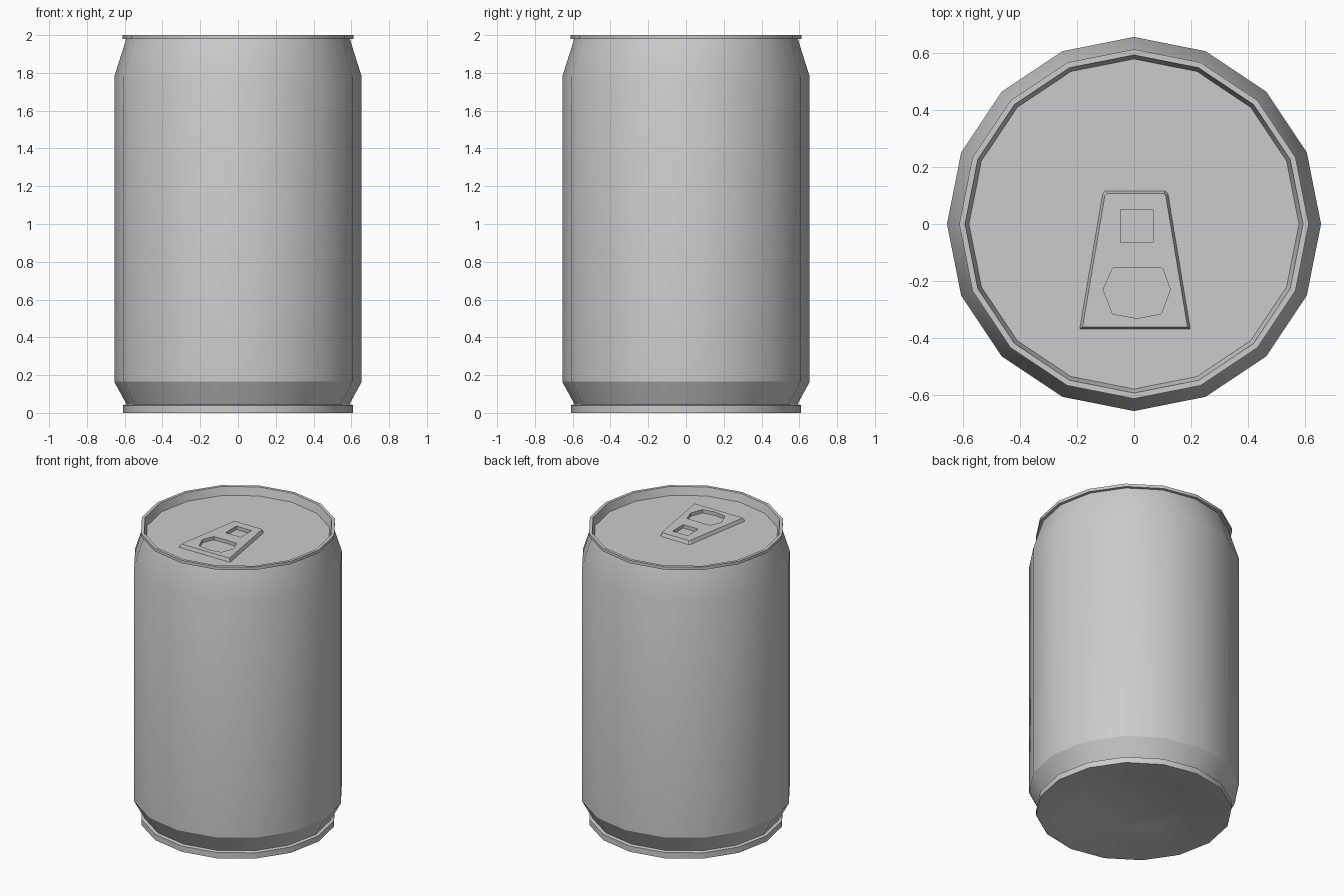
import bpy, bmesh, math

if "Cube" in bpy.data.objects:
    bpy.data.objects.remove(bpy.data.objects["Cube"])

SIDES = 16


def finish(name, bm, angle=None):
    bmesh.ops.recalc_face_normals(bm, faces=bm.faces)
    mesh = bpy.data.meshes.new(name)
    bm.to_mesh(mesh)
    bm.free()
    obj = bpy.data.objects.new(name, mesh)
    bpy.context.collection.objects.link(obj)
    if angle:
        bpy.ops.object.select_all(action='DESELECT')
        obj.select_set(True)
        bpy.context.view_layer.objects.active = obj
        bpy.ops.object.shade_smooth_by_angle(angle=math.radians(angle))
    return obj


def bridge(bm, a, b):
    for i in range(len(a)):
        j = (i + 1) % len(a)
        bm.faces.new((a[i], a[j], b[j], b[i]))


# Can: one lathed shell, from the domed base around the wall to the recessed lid
profile = [(0.32, 0.075), (0.59, 0.0), (0.61, 0.0), (0.61, 0.04), (0.59, 0.045),
           (0.655, 0.165), (0.655, 1.78), (0.592, 1.98), (0.612, 1.98),
           (0.612, 2.0), (0.592, 2.0), (0.578, 1.945)]
bm = bmesh.new()
rings = [[bm.verts.new((r * math.cos(math.tau * i / SIDES),
                        r * math.sin(math.tau * i / SIDES), z))
          for i in range(SIDES)] for r, z in profile]
for low, high in zip(rings, rings[1:]):
    bridge(bm, low, high)
apex = bm.verts.new((0, 0, 0.1))
for i in range(SIDES):
    bm.faces.new((apex, rings[0][i], rings[0][(i + 1) % SIDES]))
bm.faces.new(rings[-1])
finish("can_body", bm, 25)

# Pull tab: tapered plate with a square hole and a rounded finger hole
LID, TOP = 1.945, 1.968
outer_low = [(-0.19, -0.367), (0.197, -0.367), (0.119, 0.105), (0.11, 0.116),
             (-0.1, 0.116), (-0.11, 0.105)]
outer_top = [(-0.18, -0.36), (0.187, -0.36), (0.111, 0.1), (0.105, 0.107),
             (-0.095, 0.107), (-0.102, 0.1)]
square = [(-0.048, -0.065), (0.067, -0.065), (0.067, 0.051), (-0.048, 0.051)]
finger = [(-0.075, -0.155), (0.01, -0.152), (0.1, -0.155), (0.127, -0.23),
          (0.095, -0.315), (0.01, -0.33), (-0.075, -0.315), (-0.108, -0.23)]
bm = bmesh.new()
top_edges = []
for top, low in ((outer_top, outer_low), (square, square), (finger, finger)):
    a = [bm.verts.new((x, y, TOP)) for x, y in top]
    b = [bm.verts.new((x, y, LID)) for x, y in low]
    bridge(bm, a, b)
    top_edges += [bm.edges.get((a[i], a[i - 1])) for i in range(len(a))]
bmesh.ops.triangle_fill(bm, edges=top_edges, use_beauty=True, normal=(0, 0, 1))
finish("pull_tab", bm)
